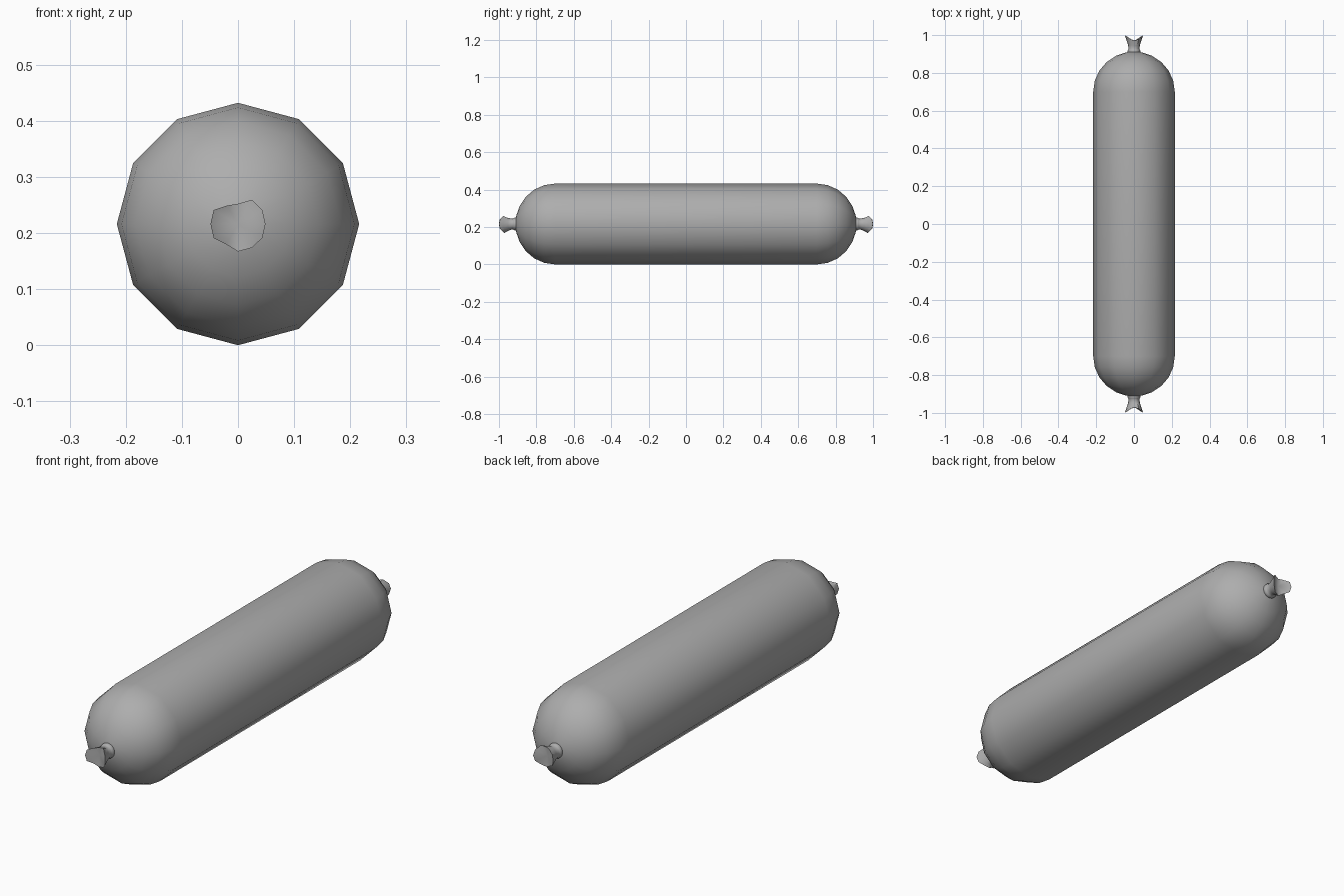
import bpy, bmesh
from math import sin, cos, pi, radians

if "Cube" in bpy.data.objects:
    bpy.data.objects.remove(bpy.data.objects["Cube"])

N = 12
R = 0.216
CZ = 0.216

grey = bpy.data.materials.new("dark_grey")
grey.diffuse_color = (0.42, 0.42, 0.42, 1)
grey.use_nodes = True
grey.node_tree.nodes["Principled BSDF"].inputs["Base Color"].default_value = grey.diffuse_color


def build(name, rings, cap_depth=None):
    """Loft rings of (x, y, z) points along y and close both ends."""
    bm = bmesh.new()
    loops = [[bm.verts.new(p) for p in ring] for ring in rings]
    for a, b in zip(loops, loops[1:]):
        for i in range(N):
            j = (i + 1) % N
            bm.faces.new((a[i], a[j], b[j], b[i]))
    bm.faces.new(loops[0])
    if cap_depth is None:
        bm.faces.new(loops[-1])
    else:
        # recessed fan inside the flared end
        c = bm.verts.new((0, cap_depth, CZ))
        for i in range(N):
            bm.faces.new((loops[-1][i], loops[-1][(i + 1) % N], c))
    bmesh.ops.recalc_face_normals(bm, faces=bm.faces)
    me = bpy.data.meshes.new(name)
    bm.to_mesh(me)
    bm.free()
    me.materials.append(grey)
    ob = bpy.data.objects.new(name, me)
    bpy.context.collection.objects.link(ob)
    bpy.ops.object.select_all(action='DESELECT')
    ob.select_set(True)
    bpy.context.view_layer.objects.active = ob
    bpy.ops.object.shade_smooth_by_angle(angle=radians(45))
    return ob


def circle(y, r):
    return [(r * sin(2 * pi * i / N), y, CZ + r * cos(2 * pi * i / N)) for i in range(N)]


# casing: straight tube with rounded ends
dome = [(0.70 + 0.212 * sin(t), R * cos(t)) for t in [radians(a) for a in (0, 16, 32, 48, 64, 78)]]
dome.append((0.912, 0.022))
profile = [(-y, r) for y, r in reversed(dome)] + dome
build("casing", [circle(y, r) for y, r in profile])

# crimped rim: radius and end position per corner, starting at the top
rim_r = [0.036, 0.050, 0.050, 0.049, 0.050, 0.049, 0.049, 0.042, 0.050, 0.049, 0.050, 0.038]
rim_y = [0.970, 0.978, 0.994, 1.000, 0.994, 0.978, 0.972, 0.980, 0.996, 1.000, 0.996, 0.980]


def flare(s, f):
    """Ring blended from the round neck (f=0) to the crimped rim (f=1)."""
    ring = []
    for i in range(N):
        a = 2 * pi * i / N
        r = 0.028 + (rim_r[i] - 0.028) * f ** 1.3
        y = 0.928 + (rim_y[i] - 0.928) * f
        ring.append((r * sin(a), s * y, CZ + r * cos(a)))
    return ring


# tied ends: small bead, neck and crimped flare
for s, side in ((-1, "front"), (1, "back")):
    neck = [(0.895, 0.026), (0.906, 0.033), (0.916, 0.034), (0.923, 0.031)]
    rings = [circle(s * y, r) for y, r in neck]
    rings += [flare(s, f) for f in (0, 0.35, 0.7, 1)]
    build(side + "_tied_end", rings, cap_depth=s * 0.968)
